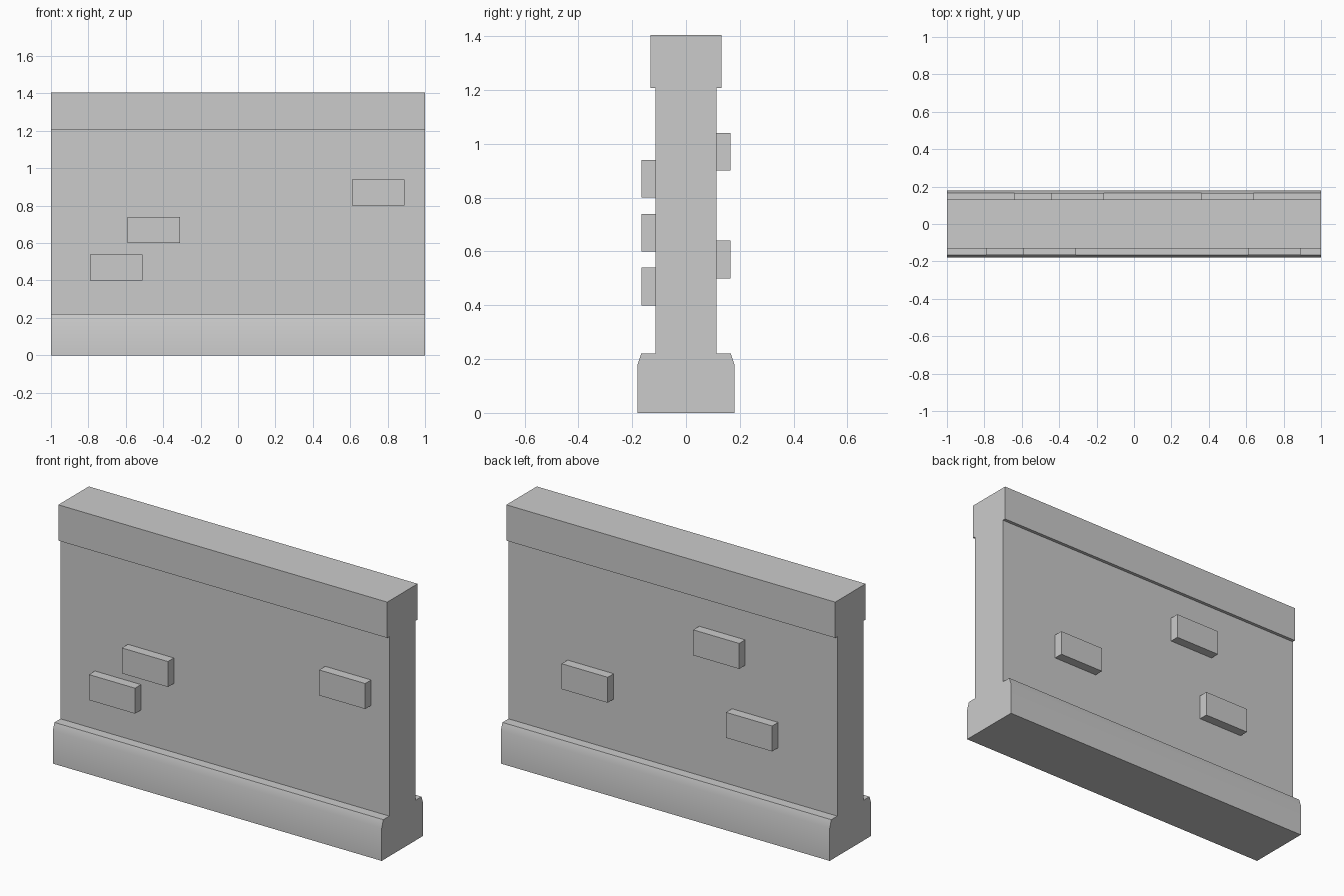
import bpy, bmesh
from math import radians

if "Cube" in bpy.data.objects:
    bpy.data.objects.remove(bpy.data.objects["Cube"])


def extrude_profile(name, half, x0=-1.0, x1=1.0):
    """Extrude a (y, z) half profile, mirrored in y, along x."""
    pts = half + [(-y, z) for y, z in reversed(half)]
    bm = bmesh.new()
    face = bm.faces.new([bm.verts.new((x0, y, z)) for y, z in pts])
    out = bmesh.ops.extrude_face_region(bm, geom=[face])
    moved = [v for v in out["geom"] if isinstance(v, bmesh.types.BMVert)]
    bmesh.ops.translate(bm, verts=moved, vec=(x1 - x0, 0, 0))
    bmesh.ops.recalc_face_normals(bm, faces=bm.faces)
    return finish(name, bm)


def box(name, lo, hi):
    bm = bmesh.new()
    bmesh.ops.create_cube(bm, size=1)
    for v in bm.verts:
        v.co = [(a + b) / 2 + c * (b - a) for a, b, c in zip(lo, hi, v.co)]
    return finish(name, bm)


def finish(name, bm):
    mesh = bpy.data.meshes.new(name)
    bm.to_mesh(mesh)
    bm.free()
    obj = bpy.data.objects.new(name, mesh)
    bpy.context.collection.objects.link(obj)
    return obj


BASE_TOP, CAP_BOTTOM, TOP = 0.221, 1.207, 1.404
WALL_Y, BRICK_Y = 0.114, 0.166

# Plinth with softly shaded, tapered upper edges
plinth = extrude_profile("plinth", [(0.18, 0), (0.18, 0.18), (0.166, BASE_TOP)])
bpy.context.view_layer.objects.active = plinth
plinth.select_set(True)
bpy.ops.object.shade_smooth_by_angle(angle=radians(30))

# Wall panel and overhanging coping
box("wall_panel", (-1, -WALL_Y, BASE_TOP), (1, WALL_Y, CAP_BOTTOM))
box("coping", (-1, -0.132, CAP_BOTTOM), (1, 0.132, TOP))

# Protruding bricks: side (-1 front, 1 back), centre x, bottom z
bricks = [(-1, -0.65, 0.40), (-1, -0.45, 0.60), (-1, 0.75, 0.80),
          (1, 0.50, 0.50), (1, -0.50, 0.50), (1, -0.30, 0.90)]
for i, (side, x, z) in enumerate(bricks, 1):
    y0, y1 = sorted((side * WALL_Y, side * BRICK_Y))
    box(f"brick_{i}", (x - 0.14, y0, z), (x + 0.14, y1, z + 0.14))
